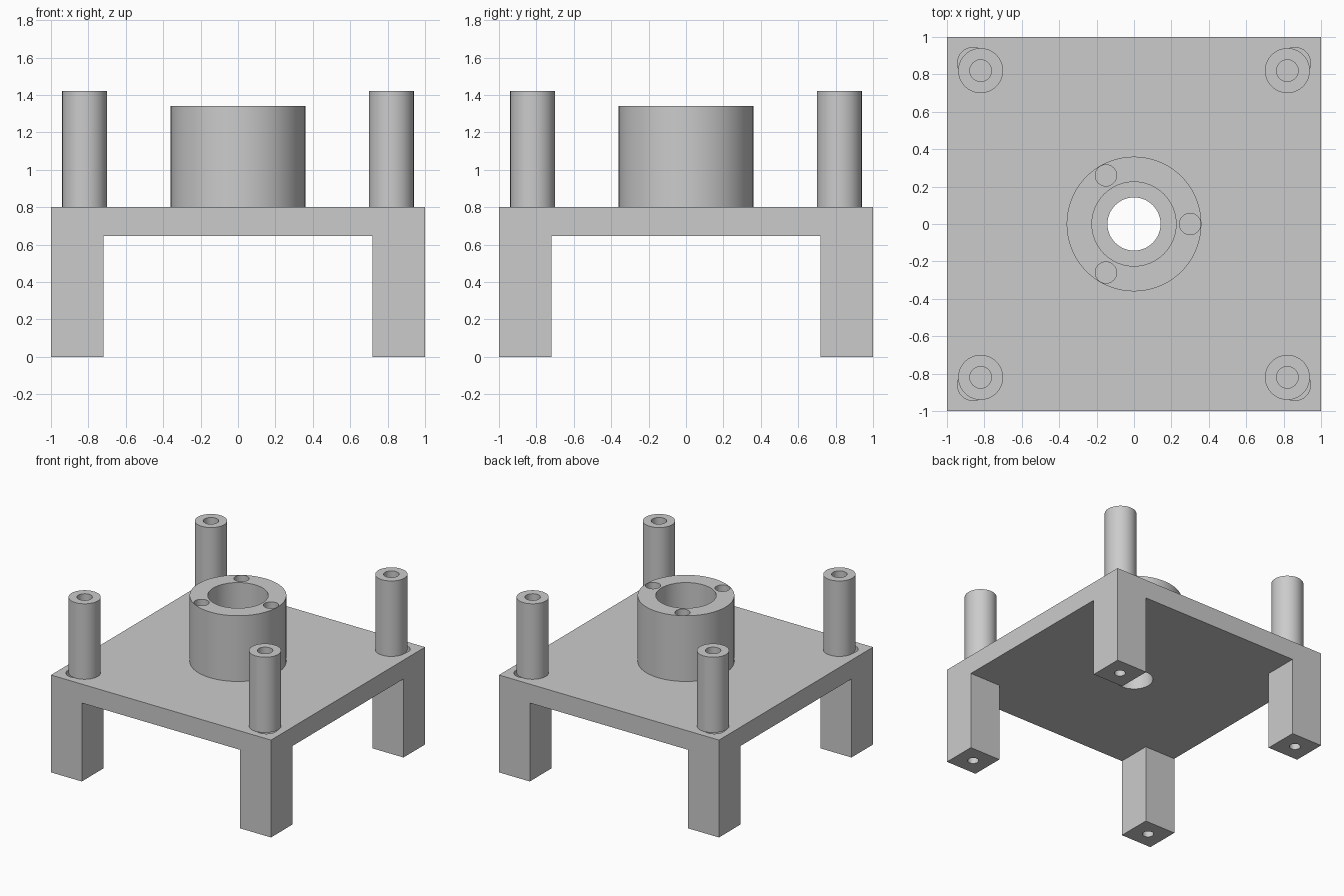
import bpy
import math
from mathutils import Vector

if "Cube" in bpy.data.objects:
    bpy.data.objects.remove(bpy.data.objects["Cube"], do_unlink=True)

# One plain grey for the whole part
grey = bpy.data.materials.new("plain grey")
grey.use_nodes = True
colour = (0.6, 0.6, 0.6, 1)
grey.diffuse_color = colour
grey.node_tree.nodes["Principled BSDF"].inputs["Base Color"].default_value = colour

TOP = 0.8          # upper face of the table
UNDER = 0.645      # underside of the table
LEG = 0.28         # leg width
POST_TOP = 1.42
HUB_TOP = 1.34
CORNERS = [(sx, sy) for sx in (-1, 1) for sy in (-1, 1)]


def box(name, size, z0, z1):
    bpy.ops.mesh.primitive_cube_add(size=1, location=(0, 0, (z0 + z1) / 2))
    ob = bpy.context.object
    ob.name = name
    ob.scale = (size[0], size[1], z1 - z0)
    bpy.ops.object.transform_apply(location=True, rotation=False, scale=True)
    return ob


def cylinder(name, radius, x, y, z0, z1, sides=64):
    bpy.ops.mesh.primitive_cylinder_add(vertices=sides, radius=radius, depth=z1 - z0,
                                        location=(x, y, (z0 + z1) / 2))
    ob = bpy.context.object
    ob.name = name
    return ob


def cut(target, cutters):
    """Subtract each cutter from the target, then discard the cutter."""
    for cutter in cutters:
        cutter.hide_render = True
        bpy.context.view_layer.objects.active = target
        mod = target.modifiers.new("cut", 'BOOLEAN')
        mod.operation = 'DIFFERENCE'
        mod.solver = 'EXACT'
        mod.object = cutter
        bpy.ops.object.modifier_apply(modifier=mod.name)
        bpy.data.objects.remove(cutter, do_unlink=True)


def finish(ob):
    ob.data.materials.clear()
    ob.data.materials.append(grey)
    bpy.ops.object.select_all(action='DESELECT')
    ob.select_set(True)
    bpy.context.view_layer.objects.active = ob
    bpy.ops.object.shade_smooth_by_angle(angle=math.radians(30))


# Table with four legs: a block with two crossing channels and a central bore
table = box("table_with_legs", (2, 2), 0, TOP)
span = 2 - 2 * LEG
cut(table, [box("channel_x", (3, span), -1, UNDER),
            box("channel_y", (span, 3), -1, UNDER),
            cylinder("bore", 0.142, 0, 0, 0.3, 1)])

# Screw holes up the legs, with wide pockets above them
leg_centre = 1 - LEG / 2
for sx, sy in CORNERS:
    x, y = sx * leg_centre, sy * leg_centre
    cut(table, [cylinder("pocket", 0.084, x, y, 0.16, 1, 48),
                cylinder("screw_hole", 0.042, x, y, -0.1, 0.3, 32)])
finish(table)

# Central hub: wide bore and three blind screw holes
hub = cylinder("hub", 0.36, 0, 0, TOP, HUB_TOP, 96)
cutters = [cylinder("hub_bore", 0.225, 0, 0, 0.5, 1.6)]
for i in range(3):
    p = Vector((math.cos(i * math.tau / 3), math.sin(i * math.tau / 3))) * 0.3
    cutters.append(cylinder("hub_hole", 0.057, p.x, p.y, HUB_TOP - 0.4, 1.6, 32))
cut(hub, cutters)
finish(hub)

# Corner posts with blind holes in their tops
for sx, sy in CORNERS:
    side = "left" if sx > 0 else "right"
    end = "back" if sy > 0 else "front"
    x, y = sx * 0.82, sy * 0.82
    post = cylinder(f"{end}_{side}_post", 0.12, x, y, TOP, POST_TOP)
    cut(post, [cylinder("post_hole", 0.058, x, y, POST_TOP - 0.4, 1.6, 32)])
    finish(post)
